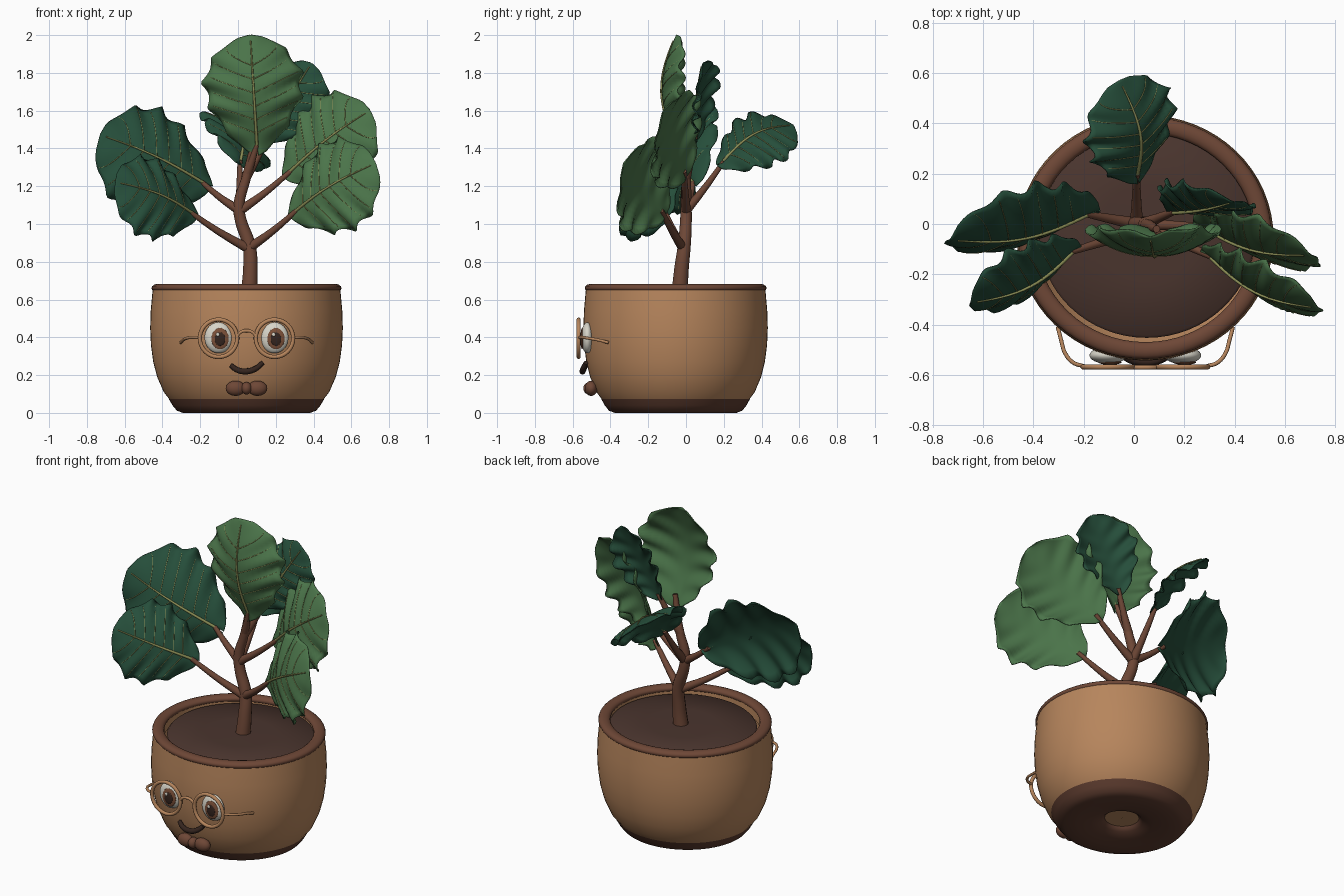
import bpy, bmesh, math
from mathutils import Vector, Matrix

if "Cube" in bpy.data.objects:
    bpy.data.objects.remove(bpy.data.objects["Cube"], do_unlink=True)


def material(name, *rgb):
    m = bpy.data.materials.new(name)
    m.use_nodes = True
    m.diffuse_color = (*rgb, 1)
    bsdf = m.node_tree.nodes["Principled BSDF"]
    bsdf.inputs["Base Color"].default_value = (*rgb, 1)
    bsdf.inputs["Roughness"].default_value = 0.7
    return m


TAN = material("terracotta tan", 0.47, 0.235, 0.108)
BROWN = material("bark brown", 0.155, 0.063, 0.037)
FOOT = material("foot brown", 0.11, 0.045, 0.028)
SOIL = material("soil", 0.068, 0.035, 0.027)
DARK = material("dark green", 0.019, 0.076, 0.043)
LIGHT = material("light green", 0.07, 0.175, 0.068)
VEIN = material("vein olive", 0.27, 0.28, 0.095)
WHITE = material("eye white", 0.68, 0.66, 0.58)
IRIS = material("iris brown", 0.2, 0.08, 0.04)
INK = material("dark ink", 0.035, 0.018, 0.013)

CX, CY = 0.045, -0.055      # pot axis
SQUASH = 0.957              # pot depth relative to width


def add_object(name, bm, mat, angle=50):
    bmesh.ops.recalc_face_normals(bm, faces=bm.faces)
    mesh = bpy.data.meshes.new(name)
    bm.to_mesh(mesh)
    bm.free()
    mesh.materials.append(mat)
    mesh.shade_smooth()
    mesh.set_sharp_from_angle(angle=math.radians(angle))
    ob = bpy.data.objects.new(name, mesh)
    bpy.context.collection.objects.link(ob)
    return ob


def lathe(name, profile, mat, closed=False, steps=64):
    """Spin (radius, height) points around the pot axis."""
    bm = bmesh.new()
    rings = []
    for r, z in profile:
        ring = []
        for i in range(steps):
            a = math.tau * i / steps
            ring.append(bm.verts.new((CX + r * math.cos(a), CY + SQUASH * r * math.sin(a), z)))
        rings.append(ring)
    pairs = list(zip(rings, rings[1:])) + ([(rings[-1], rings[0])] if closed else [])
    for lo, hi in pairs:
        for i in range(steps):
            j = (i + 1) % steps
            bm.faces.new((lo[i], lo[j], hi[j], hi[i]))
    return add_object(name, bm, mat)


def ellipsoid(name, center, size, mat):
    bm = bmesh.new()
    bmesh.ops.create_uvsphere(bm, u_segments=32, v_segments=20, radius=1,
                              matrix=Matrix.LocRotScale(Vector(center), None, Vector(size)))
    return add_object(name, bm, mat)


def tubes(name, paths, depth, mat, sides=3, smooth=True):
    """Round tubes; each path is a list of (point, thickness factor)."""
    cu = bpy.data.curves.new(name, "CURVE")
    cu.dimensions = "3D"
    cu.bevel_depth, cu.bevel_resolution = depth, sides
    cu.resolution_u, cu.use_fill_caps = 8, True
    for path in paths:
        sp = cu.splines.new("BEZIER" if smooth else "POLY")
        pts = sp.bezier_points if smooth else sp.points
        pts.add(len(path) - 1)
        for p, (co, r) in zip(pts, path):
            p.co = co if smooth else (*co, 1)
            p.radius = r
            if smooth:
                p.handle_left_type = p.handle_right_type = "AUTO"
    cu.materials.append(mat)
    ob = bpy.data.objects.new(name, cu)
    bpy.context.collection.objects.link(ob)
    bpy.ops.object.select_all(action="DESELECT")
    ob.select_set(True)
    bpy.context.view_layer.objects.active = ob
    bpy.ops.object.convert(target="MESH")
    bpy.context.object.data.shade_smooth()


# Pot: body, rim, foot with drain hole, soil
lathe("pot_body", [(0.001, 0.045), (0.115, 0.045), (0.13, 0.065), (0.405, 0.068), (0.438, 0.11),
                   (0.473, 0.19), (0.494, 0.27), (0.506, 0.36), (0.51, 0.45), (0.507, 0.54),
                   (0.497, 0.65), (0.44, 0.655), (0.437, 0.6)], TAN)
lathe("pot_rim", [(0.468 + 0.035 * math.cos(a), 0.661 + 0.022 * math.sin(a))
                  for a in [math.tau * i / 14 for i in range(14)]], BROWN, closed=True)
lathe("pot_foot", [(0.1, 0.06), (0.1, 0.042), (0.122, 0.022), (0.18, 0.006), (0.26, 0),
                   (0.337, 0), (0.369, 0.012), (0.392, 0.04), (0.411, 0.073)], FOOT)
soil = lathe("soil", [(0.43, 0.632), (0.42, 0.643), (0.2, 0.648), (0.001, 0.65)], SOIL)
soil.location = (0.006, 0.014, 0)

# Trunk and leaf stalks
tubes("trunk", [[((0.055, -0.035, 0.6), 1.1), ((0.065, -0.025, 0.75), 0.95),
                 ((0.06, -0.01, 0.88), 0.85), ((0.012, 0, 1.03), 0.75),
                 ((0.005, 0, 1.1), 0.72), ((0.045, 0, 1.25), 0.6),
                 ((0.09, -0.02, 1.46), 0.35)]], 0.042, BROWN, sides=4)


def stalk(name, start, end):
    a, b = Vector(start), Vector(end)
    mid = (a + b) / 2 - Vector((0, 0, 0.008))
    tubes(name, [[(a, 1), (mid, 0.72), (b, 0.5)]], 0.026, BROWN, sides=3)


# Leaves: rippled blade, midrib and side veins
def leaf(name, base, tip, normal, width, bow, curl, mat, phase):
    base, tip, nrm = Vector(base), Vector(tip), Vector(normal)
    axis = tip - base
    length = axis.length
    axis.normalize()
    nrm = (nrm - axis * nrm.dot(axis)).normalized()
    side = nrm.cross(axis)

    def at(u, v, lift=0.0):
        w = abs(v)
        half = 0.5 * width * (0.04 + math.sin(math.pi * min(u, 1) ** 1.2) ** 0.6 if 0 < u < 1 else 0.02)
        wave = 4.5 * (u - 0.2 * w) + phase + (0.2 if v > 0 else 0)
        half *= 1 + 0.15 * w ** 3 * (0.5 - abs(math.sin(math.pi * wave)))
        along = length * u - 0.1 * length * w * (1 - u) ** 3
        height = (bow * math.sin(math.pi * u) - curl * w * w * math.sin(math.pi * u) ** 0.5
                  + 0.023 * w ** 1.4 * math.sin(math.pi * u) * math.sin(math.tau * wave))
        return base + axis * along + side * half * v + nrm * (height + lift)

    bm = bmesh.new()
    nu, nv = 44, 16
    grid = [[bm.verts.new(at(i / nu, 2 * j / nv - 1)) for j in range(nv + 1)] for i in range(nu + 1)]
    for i in range(nu):
        for j in range(nv):
            bm.faces.new((grid[i][j], grid[i + 1][j], grid[i + 1][j + 1], grid[i][j + 1]))
    blade = add_object(name + "_blade", bm, mat, 80)
    thick = blade.modifiers.new("thickness", "SOLIDIFY")
    thick.thickness, thick.offset = 0.006, 0

    steps = 14
    tubes(name + "_midrib", [[(at(0.95 * i / steps, 0, 0.006), 1.1 - 0.7 * i / steps)
                              for i in range(steps + 1)]], 0.008, VEIN, 2, False)
    veins = []
    for k in range(6):
        u0 = 0.1 + 0.125 * k
        for s in (-1, 1):
            veins.append([(at(u0 + 0.17 * t / 8, s * 0.92 * t / 8, 0.003), 1 - 0.05 * t)
                          for t in range(9)])
    tubes(name + "_side_veins", veins, 0.0028, VEIN, 1, False)


LOW, HIGH = (0.055, -0.015, 0.87), (0.01, 0, 1.07)
# name, stalk start, base, tip, facing, width, bow, curl, colour
LEAVES = [
    ("top", (0.05, 0, 1.27), (0.1, -0.04, 1.42), (0.065, -0.05, 2), (0, -1, 0.05), 0.5, 0.08, 0.1, LIGHT),
    ("upper_right", HIGH, (-0.19, 0.04, 1.22), (-0.73, -0.06, 1.47), (0.32, -0.9, 0.3), 0.58, 0.05, 0.1, DARK),
    ("lower_right", LOW, (-0.25, -0.11, 1.06), (-0.65, -0.31, 1.22), (0.6, -0.85, 0.4), 0.46, 0.05, 0.07, DARK),
    ("upper_left", HIGH, (0.28, -0.01, 1.28), (0.7, -0.12, 1.6), (-0.45, -0.9, 0.2), 0.52, 0.04, 0.06, LIGHT),
    ("lower_left", LOW, (0.31, -0.13, 1.07), (0.73, -0.33, 1.32), (-0.6, -0.9, 0.17), 0.5, 0.05, 0.06, LIGHT),
    ("back", HIGH, (0.01, 0.2, 1.33), (-0.06, 0.57, 1.52), (0.6, -0.3, 0.62), 0.44, 0.07, 0.05, DARK),
    ("back_left", (0.04, 0, 1.24), (0.16, 0.05, 1.47), (0.39, 0.09, 1.85), (-0.2, -0.9, 0.2), 0.37, 0.01, 0.05, DARK),
]
for i, (part, start, base, tip, facing, width, bow, curl, mat) in enumerate(LEAVES):
    stalk(part + "_stalk", start, base)
    leaf(part + "_leaf", base, tip, facing, width, bow, curl, mat, 0.37 * i)

# Face: eyes and spectacles, mirrored about the pot axis
for part, s in (("right", -1), ("left", 1)):
    x = CX + s * 0.148
    ellipsoid(part + "_eye", (x, -0.522, 0.398), (0.074, 0.034, 0.082), WHITE)
    ellipsoid(part + "_iris", (x + 0.008, -0.55, 0.393), (0.046, 0.009, 0.056), IRIS)
    ellipsoid(part + "_pupil", (x + 0.008, -0.556, 0.391), (0.028, 0.007, 0.036), INK)
    ellipsoid(part + "_glint", (x - 0.004, -0.561, 0.415), (0.009, 0.004, 0.01), WHITE)
    bpy.ops.mesh.primitive_torus_add(location=(x, -0.568, 0.395), rotation=(math.pi / 2, 0, 0),
                                     major_radius=0.099, minor_radius=0.011,
                                     major_segments=48, minor_segments=10)
    ring = bpy.context.object
    ring.name = part + "_spectacle_ring"
    ring.data.materials.append(TAN)
    ring.data.shade_smooth()
    tubes(part + "_spectacle_arm", [[((CX + s * dx, y, z), 1) for dx, y, z in (
        (0.245, -0.565, 0.398), (0.285, -0.552, 0.4), (0.318, -0.515, 0.395),
        (0.335, -0.46, 0.385), (0.348, -0.41, 0.372))]], 0.008, TAN)
tubes("spectacle_bridge", [[((CX + dx, -0.57, z), 1) for dx, z in (
    (-0.052, 0.405), (-0.03, 0.428), (0, 0.435), (0.03, 0.428), (0.052, 0.405))]], 0.009, TAN)

# Smile and bow tie
tubes("mouth", [[((CX + dx, y, z), r) for dx, y, z, r in (
    (-0.083, -0.53, 0.252, 0.8), (-0.05, -0.543, 0.228, 1), (0, -0.548, 0.22, 1.1),
    (0.05, -0.543, 0.235, 1), (0.086, -0.53, 0.266, 0.8))]], 0.015, INK)
for part, s in (("right", -1), ("left", 1)):
    ellipsoid(part + "_bow_loop", (CX + s * 0.058, -0.502, 0.13), (0.052, 0.034, 0.04), BROWN)
ellipsoid("bow_knot", (CX, -0.51, 0.13), (0.028, 0.034, 0.033), BROWN)
